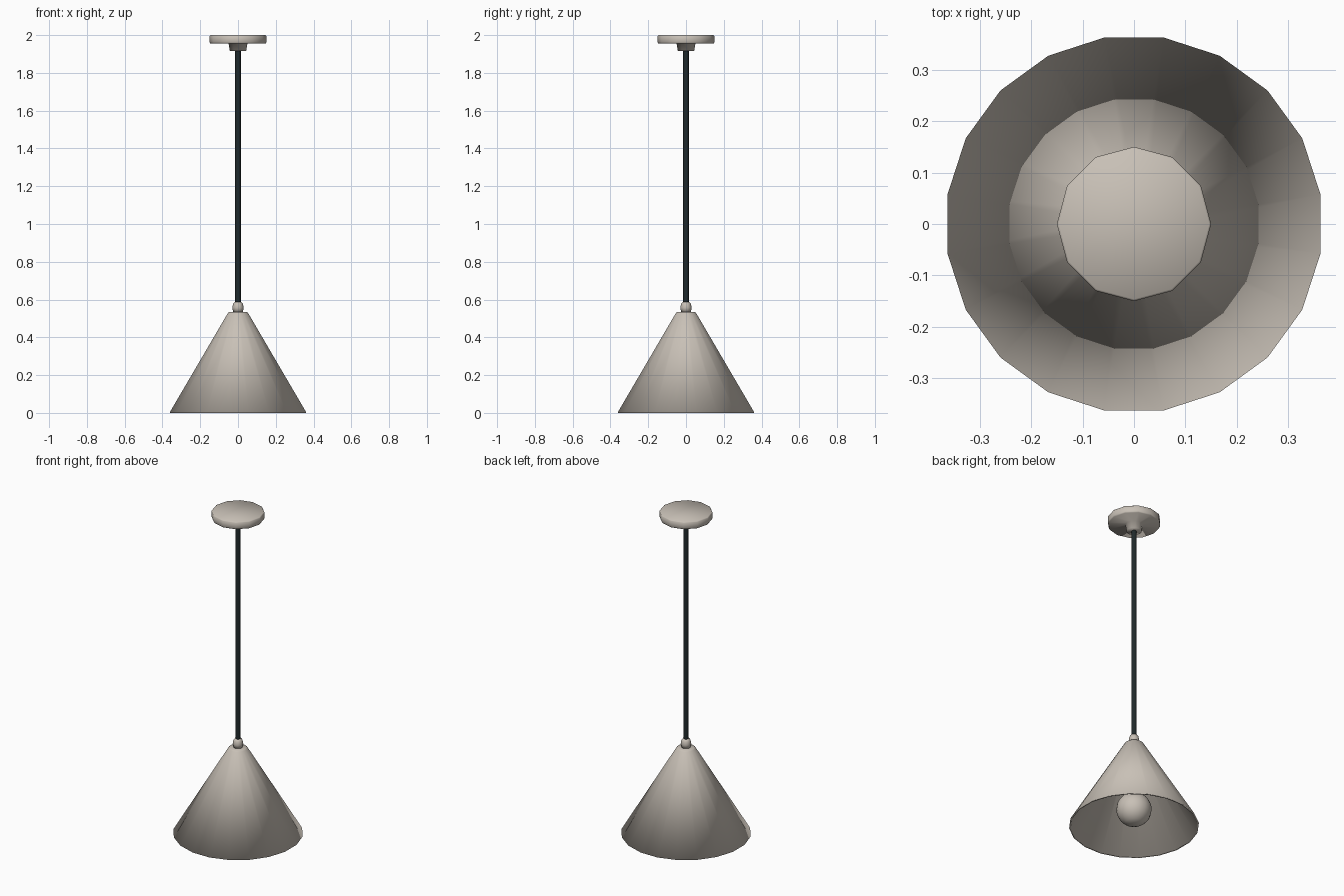
import bpy, bmesh, math

if "Cube" in bpy.data.objects:
    bpy.data.objects.remove(bpy.data.objects["Cube"])


def material(name, rgb):
    m = bpy.data.materials.new(name)
    m.diffuse_color = (*rgb, 1.0)
    m.use_nodes = True
    m.node_tree.nodes["Principled BSDF"].inputs["Base Color"].default_value = m.diffuse_color
    return m


metal = material("warm_grey", (0.58, 0.53, 0.47))
black = material("cord_black", (0.014, 0.022, 0.024))


def lathe(name, profile, sides, mat, turn=0.0, caps=True):
    """Spin a (radius, height) profile about z, smooth shaded, optionally capped."""
    bm = bmesh.new()
    rings = []
    for r, z in profile:
        rings.append([bm.verts.new((r * math.cos(turn + 2 * math.pi * i / sides),
                                    r * math.sin(turn + 2 * math.pi * i / sides), z))
                      for i in range(sides)])
    for a, b in zip(rings, rings[1:]):
        for i in range(sides):
            j = (i + 1) % sides
            bm.faces.new((a[i], b[i], b[j], a[j]))
    if caps:
        bm.faces.new(rings[0])
        bm.faces.new(rings[-1][::-1])
    for f in bm.faces:
        f.smooth = True
    me = bpy.data.meshes.new(name)
    bm.to_mesh(me)
    bm.free()
    me.materials.append(mat)
    ob = bpy.data.objects.new(name, me)
    bpy.context.collection.objects.link(ob)
    return ob


# ceiling plate with a small bevel, running into the cord grip below it
lathe("ceiling_plate", [(0.146, 2.0), (0.15, 1.996), (0.15, 1.962), (0.146, 1.955),
                        (0.05, 1.955), (0.043, 1.915)], 12, metal)

# hanging cord, its ends buried in the grip and collar
lathe("cord", [(0.015, 1.93), (0.015, 0.57)], 8, black, caps=False)

# rounded collar where the cord meets the shade
lathe("collar", [(0.018, 0.588), (0.026, 0.577), (0.03, 0.557), (0.025, 0.532)], 12, metal)

# conical shade: bevelled top, outer wall, thin flat rim, inner wall
lathe("shade", [(0.046, 0.535), (0.054, 0.529), (0.367, 0.001), (0.357, 0.0),
                (0.046, 0.523)], 20, metal, math.radians(9))

# bulb hanging inside the shade
bulb = [(0.1 * math.sin(math.pi * k / 12), 0.106 + 0.1 * math.cos(math.pi * k / 12))
        for k in range(1, 12)]
lathe("bulb", bulb, 16, metal)
